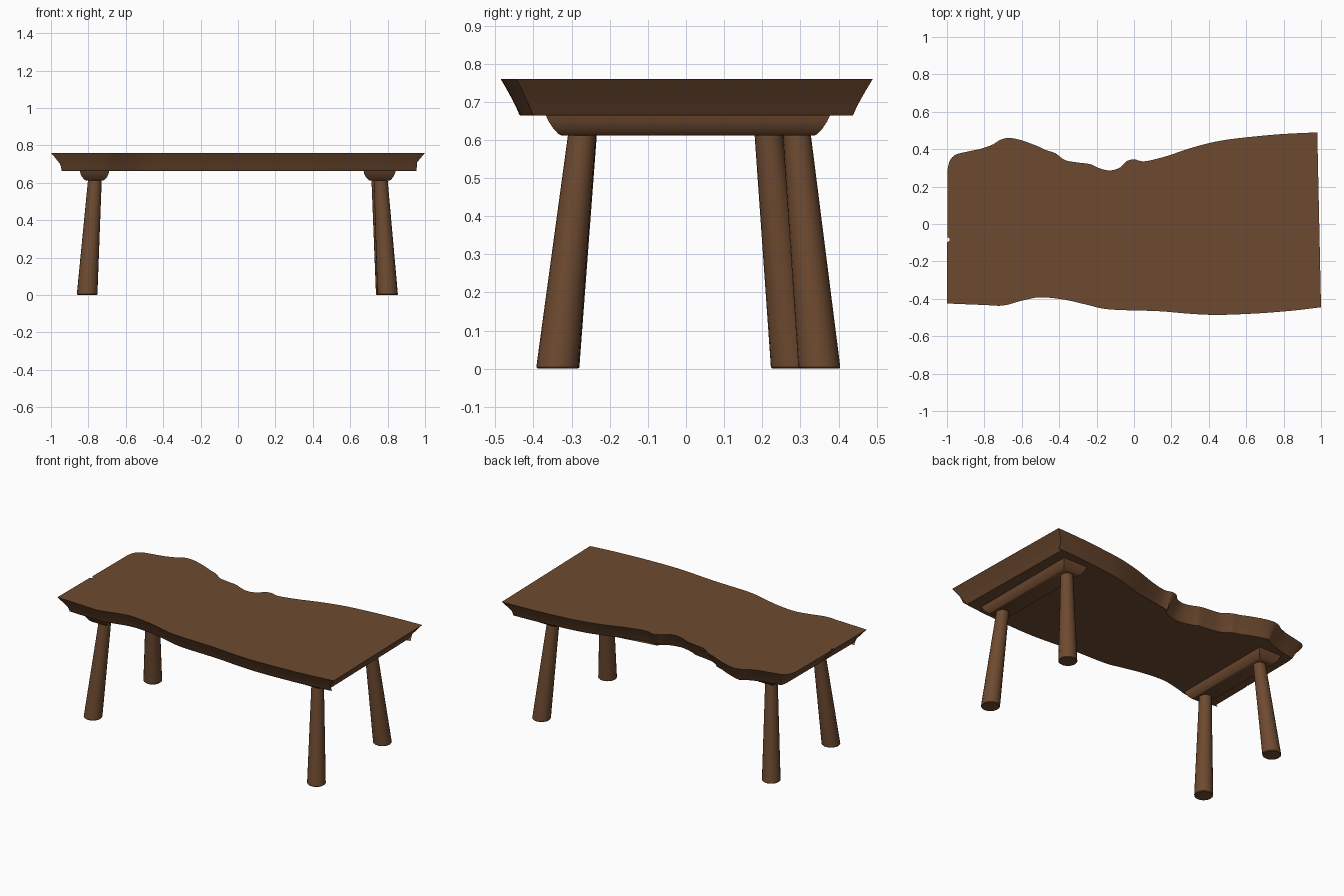
import bpy, bmesh, math
from mathutils import Vector

if "Cube" in bpy.data.objects:
    bpy.data.objects.remove(bpy.data.objects["Cube"])

wood = bpy.data.materials.new("dark wood")
wood.diffuse_color = (0.155, 0.068, 0.029, 1)
wood.use_nodes = True
wood.node_tree.nodes["Principled BSDF"].inputs["Base Color"].default_value = wood.diffuse_color


def loft(name, rings, angle=35):
    """Skin closed rings of points (bottom to top, counter-clockwise) with end caps."""
    bm = bmesh.new()
    loops = [[bm.verts.new(p) for p in r] for r in rings]
    n = len(loops[0])
    for a, b in zip(loops, loops[1:]):
        for i in range(n):
            j = (i + 1) % n
            bm.faces.new((a[i], a[j], b[j], b[i]))
    caps = [bm.faces.new(loops[0][::-1]), bm.faces.new(loops[-1])]
    bmesh.ops.triangulate(bm, faces=caps)
    me = bpy.data.meshes.new(name)
    bm.to_mesh(me)
    bm.free()
    me.materials.append(wood)
    ob = bpy.data.objects.new(name, me)
    bpy.context.collection.objects.link(ob)
    bpy.ops.object.select_all(action='DESELECT')
    ob.select_set(True)
    bpy.context.view_layer.objects.active = ob
    bpy.ops.object.shade_smooth_by_angle(angle=math.radians(angle))
    return ob


def smooth_curve(pts, steps=4):
    """Catmull-Rom curve through the points."""
    p = [Vector(q) for q in pts]
    p = [2 * p[0] - p[1]] + p + [2 * p[-1] - p[-2]]
    out = []
    for i in range(1, len(p) - 2):
        a, b, c, d = p[i - 1:i + 3]
        for s in range(steps):
            t = s / steps
            out.append(0.5 * (2 * b + (c - a) * t + (2 * a - 5 * b + 4 * c - d) * t * t
                              + (3 * b - a - 3 * c + d) * t ** 3))
    return out + [p[-2]]


# live-edge tabletop outline
front = [(-1, -.425), (-.8, -.433), (-.7, -.436), (-.6, -.41), (-.5, -.392), (-.37, -.405),
         (-.25, -.432), (-.13, -.457), (.13, -.466), (.3, -.48), (.45, -.486), (.66, -.478),
         (.85, -.463), (1, -.445)]
back = [(.98, .49), (.78, .48), (.57, .46), (.435, .44), (.3, .405), (.165, .36), (.055, .335),
        (0, .346), (-.04, .335), (-.075, .302), (-.13, .286), (-.19, .3), (-.235, .32),
        (-.31, .33), (-.37, .342), (-.42, .378), (-.47, .395), (-.525, .42), (-.61, .45),
        (-.67, .46), (-.715, .45), (-.755, .425), (-.82, .402), (-.9, .385), (-.955, .37),
        (-.985, .338), (-.997, .29)]
notch = [Vector(q) for q in [(-.998, -.07), (-.986, -.077), (-.986, -.09), (-.999, -.097)]]
outline = smooth_curve(front) + smooth_curve(back) + notch

# outward mitred normals
normals = []
count = len(outline)
for i, p in enumerate(outline):
    d1 = (p - outline[i - 1]).normalized()
    d2 = (outline[(i + 1) % count] - p).normalized()
    n1, n2 = Vector((d1.y, -d1.x)), Vector((d2.y, -d2.x))
    normals.append((n1 + n2) / max(0.6, 1 + n1.dot(n2)))
for i in range(count - 4, count):
    normals[i] = Vector((-1, 0))

# tabletop with undercut, slightly hollow rim
rim = [(.664, 1.06), (.668, 1), (.682, .88), (.70, .70), (.73, .36), (.76, 0)]
loft("tabletop", [[(p.x - .07 * f * n.x, p.y - .048 * f * n.y, z)
                   for p, n in zip(outline, normals)] for z, f in rim])


# cross bars under the top, rounded toward the bottom
def cross_bar(name, x, y0, y1, w):
    rings = []
    for z, dx, dy in [(.612, .034, .042), (.616, .027, .035), (.63, .014, .022),
                      (.648, .005, .01), (.67, 0, 0)]:
        a, b, c, d = x - w + dx, x + w - dx, y0 + dy, y1 - dy
        rings.append([(a, c, z), (b, c, z), (b, d, z), (a, d, z)])
    loft(name, rings)


cross_bar("left_cross_bar", -.767, -.37, .315, .08)
cross_bar("right_cross_bar", .757, -.37, .38, .087)


# splayed tapered legs: foot centre, top centre
def leg(name, foot, top):
    rings = []
    for z, r in [(0, .051), (.004, .055), (.64, .036)]:
        t = z / .62
        cx, cy = (f + (h - f) * t for f, h in zip(foot, top))
        rings.append([(cx + r * math.cos(k * math.pi / 10), cy + r * math.sin(k * math.pi / 10), z)
                      for k in range(20)])
    loft(name, rings)


leg("front_left_leg", (-.807, -.335), (-.765, -.27))
leg("back_left_leg", (-.807, .278), (-.765, .216))
leg("front_right_leg", (.80, -.338), (.763, -.272))
leg("back_right_leg", (.793, .35), (.75, .29))
